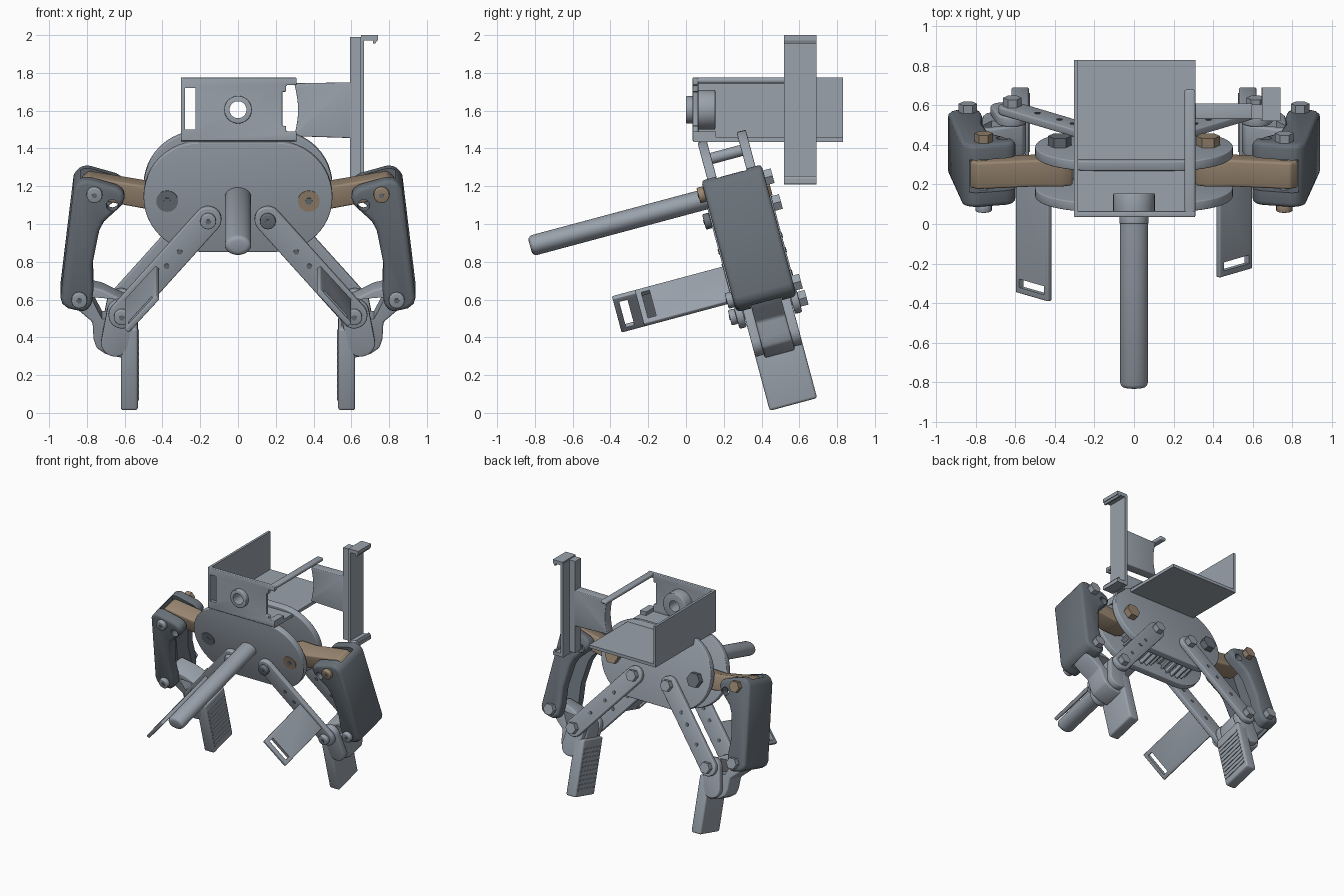
import bpy, bmesh, math
from mathutils import Matrix, Vector

cube = bpy.data.objects.get("Cube")
if cube:
    bpy.data.objects.remove(cube, do_unlink=True)


def material(name, rgb):
    m = bpy.data.materials.new(name)
    m.use_nodes = True
    m.diffuse_color = (*rgb, 1)
    m.node_tree.nodes["Principled BSDF"].inputs["Base Color"].default_value = (*rgb, 1)
    return m


GREY = material("light grey", (0.32, 0.36, 0.41))
DARK = material("slate grey", (0.14, 0.165, 0.19))
BROWN = material("tan brown", (0.32, 0.24, 0.165))

# The gripper leans forward; the cradle stays upright
TILT = Matrix.Translation((0, 0.266, 1.175)) @ Matrix.Rotation(math.radians(15), 4, "X")
UPRIGHT = Matrix.Identity(4)
made = []


def prism(name, pts, y0, y1, mat, frame=TILT, bevel=0, side=1):
    """Extrude an x-z outline from y0 to y1, with optional rounded edges."""
    bm = bmesh.new()
    face = bm.faces.new([bm.verts.new((side * x, y0, z)) for x, z in pts])
    ext = bmesh.ops.extrude_face_region(bm, geom=[face])
    verts = [v for v in ext["geom"] if isinstance(v, bmesh.types.BMVert)]
    bmesh.ops.translate(bm, verts=verts, vec=(0, y1 - y0, 0))
    bmesh.ops.recalc_face_normals(bm, faces=bm.faces)
    if bevel:
        sharp = [e for e in bm.edges if e.calc_face_angle(0) > 0.6]
        bmesh.ops.bevel(bm, geom=sharp, offset=bevel, segments=3, profile=0.5,
                        affect="EDGES", clamp_overlap=True)
        bmesh.ops.recalc_face_normals(bm, faces=bm.faces)
    bm.transform(frame)
    mesh = bpy.data.meshes.new(name)
    bm.to_mesh(mesh)
    bm.free()
    mesh.materials.append(mat)
    obj = bpy.data.objects.new(name, mesh)
    bpy.context.collection.objects.link(obj)
    made.append(obj)
    return obj


def rect(x0, x1, z0, z1):
    return [(x0, z0), (x1, z0), (x1, z1), (x0, z1)]


def circle(x, z, r, n=24, squash=1):
    return [(x + r * math.cos(math.tau * i / n), z + squash * r * math.sin(math.tau * i / n))
            for i in range(n)]


def capsule(p, q, r, n=14):
    a = math.atan2(q[1] - p[1], q[0] - p[0]) + math.pi / 2
    arc = [a + math.pi * i / n for i in range(n + 1)]
    return ([(p[0] + r * math.cos(t), p[1] + r * math.sin(t)) for t in arc] +
            [(q[0] - r * math.cos(t), q[1] - r * math.sin(t)) for t in arc])


def cut(obj, cutter):
    mod = obj.modifiers.new("cut", "BOOLEAN")
    mod.operation, mod.solver, mod.object = "DIFFERENCE", "EXACT", cutter
    bpy.context.view_layer.objects.active = obj
    bpy.ops.object.modifier_apply(modifier=mod.name)
    made.remove(cutter)
    bpy.data.objects.remove(cutter, do_unlink=True)


def bolt(name, x, z, front, back, side, head_mat, nut_mat, r=0.042):
    prism(name + "_head", circle(x, z, r, 16), -front - 0.035, -front, head_mat, bevel=0.006, side=side)
    prism(name + "_tip", circle(x, z, r * 0.35, 6), -front - 0.038, -front - 0.03, DARK, side=side)
    prism(name + "_shaft", circle(x, z, r * 0.55, 12), -front, back, GREY, side=side)
    prism(name + "_nut", circle(x, z, r * 1.1, 6), back, back + 0.042, nut_mat, side=side)


# Palm plates, spacers and wrist rod
for name, y in (("front_plate", -0.107), ("back_plate", 0.107)):
    prism(name, capsule((-0.2, 0), (0.2, 0), 0.3, 24), y - 0.025, y + 0.025, GREY, bevel=0.006)
prism("wrist_rod", circle(0, 0, 0.07, 32, 0.78), -1.13, -0.1, GREY, bevel=0.025)
for x in (-0.12, 0.12):
    prism("plate_spacer", circle(x, 0.2, 0.03, 12), -0.1, 0.1, GREY)

for s, side in ((1, "left"), (-1, "right")):
    tint = BROWN if s > 0 else DARK
    other = GREY if s > 0 else BROWN
    # Meshing gear between the plates
    teeth = 20
    gear = []
    for i in range(teeth * 4):
        a = math.tau * (i + (0 if s > 0 else 2)) / (teeth * 4)
        r = 0.168 if i % 4 < 2 else 0.142
        gear.append((0.155 + r * math.cos(a), -0.115 + r * math.sin(a)))
    prism(side + "_gear", gear, -0.06, 0.06, GREY, side=s)

    # Upper drive link
    prism(side + "_drive_link",
          [(0.37, 0.05), (0.5, 0.045), (0.79, 0.095), (0.83, 0.06), (0.81, 0),
           (0.76, -0.03), (0.5, -0.08), (0.37, -0.09), (0.31, -0.06), (0.31, 0.02)],
          -0.07, 0.07, BROWN, bevel=0.012, side=s)
    prism(side + "_drive_cap", circle(0.375, -0.02, 0.058, 20), -0.137, -0.13, tint, side=s)
    prism(side + "_drive_cap_core", circle(0.375, -0.02, 0.02, 6), -0.14, -0.135, DARK, side=s)
    prism(side + "_drive_nut", circle(0.375, -0.02, 0.06, 6), 0.13, 0.18, tint, side=s)

    # Outer arm: rounded shell with a slot for the links
    arm = prism(side + "_outer_arm",
                [(0.87, 0.05), (0.845, 0.09), (0.80, 0.105), (0.645, 0.06), (0.607, 0.035),
                 (0.6, 0), (0.615, -0.04), (0.71, -0.13), (0.735, -0.18), (0.77, -0.36), (0.765, -0.5),
                 (0.775, -0.59), (0.815, -0.625), (0.9, -0.605), (0.93, -0.58), (0.94, -0.545)],
                -0.165, 0.165, DARK, bevel=0.025, side=s)
    slot = prism("arm_slot", [(0.5, 0.2), (0.83, 0.2), (0.835, 0), (0.895, -0.53), (0.9, -0.7), (0.5, -0.7)],
                 -0.085, 0.085, DARK, side=s)
    cut(arm, slot)
    hole = prism("arm_hole", circle(0.665, -0.035, 0.032, 16), -0.3, 0.3, DARK, side=s)
    cut(arm, hole)
    bolt(side + "_arm_top_bolt", 0.76, 0.028, 0.165, 0.165, s, tint if s > 0 else GREY, other)
    bolt(side + "_arm_low_bolt", 0.84, -0.55, 0.165, 0.165, s, GREY, GREY)

    # Parallel links in front and behind, with their pins
    top, low = (0.158, -0.115), (0.615, -0.64)
    for name, y in (("front", -0.152), ("back", 0.152)):
        prism(f"{side}_{name}_link", capsule(top, low, 0.07), y - 0.02, y + 0.02, GREY, bevel=0.008, side=s)
        for t in (0.33, 0.48, 0.72):
            x, z = (a + (b - a) * t for a, b in zip(top, low))
            prism(f"{side}_{name}_pin", circle(x, z, 0.015, 10), y - 0.024, y + 0.024, DARK, side=s)
    bolt(side + "_link_top_bolt", *top, 0.172, 0.172, s, GREY if s < 0 else DARK, GREY)
    bolt(side + "_link_low_bolt", *low, 0.172, 0.172, s, GREY, GREY)

    # Knuckle joining arm, links and fingertip
    knuckle = prism(side + "_knuckle",
                    [(0.62, -0.895), (0.70, -0.875), (0.75, -0.84), (0.765, -0.79), (0.77, -0.7),
                     (0.85, -0.63), (0.89, -0.58), (0.88, -0.52), (0.84, -0.49), (0.72, -0.52),
                     (0.64, -0.56), (0.56, -0.6), (0.545, -0.66), (0.55, -0.75), (0.58, -0.88)],
                    -0.082, 0.082, GREY, bevel=0.012, side=s)
    pocket = prism("knuckle_pocket", [(0.66, -0.57), (0.78, -0.56), (0.72, -0.68), (0.66, -0.68)],
                   -0.3, 0.3, GREY, side=s)
    cut(knuckle, pocket)
    for y in (-0.105, 0.105):
        prism(side + "_knuckle_cheek", capsule((0.62, -0.64), (0.65, -0.8), 0.075), y - 0.025, y + 0.025,
              GREY, bevel=0.008, side=s)

    # Fingertip pad with fine ridges on the gripping face
    prism(side + "_fingertip", rect(0.53, 0.62, -1.17, -0.72), -0.13, 0.13, GREY, bevel=0.014, side=s)
    for i in range(10):
        z = -1.12 + i * 0.035
        prism(side + "_grip_ridge", rect(0.525, 0.535, z, z + 0.015), -0.11, 0.11, GREY, side=s)

    # Forward paddle with a strap slot near its tip
    end = -0.655 if s > 0 else -0.78
    along = Vector((0.175, -0.19)).normalized()
    across = Vector((-along.y, along.x)) * 0.014
    a, b = Vector((0.425, -0.375)), Vector((0.59, -0.56))
    outline = [tuple(v) for v in (a - across, b - across, b + across, a + across)]
    paddle = prism(side + "_paddle", outline, end, -0.135, GREY, bevel=0.006, side=s)
    a, b, across = a + along * 0.03, b - along * 0.03, across * 3
    outline = [tuple(v) for v in (a - across, b - across, b + across, a + across)]
    cut(paddle, prism("paddle_slot", outline, end + 0.03, end + 0.075, GREY, side=s))

# Cradle: floor, side wall, pierced front wall and top rail
up = dict(mat=GREY, frame=UPRIGHT)
prism("cradle_floor", rect(-0.303, 0.31, 1.435, 1.46), 0.04, 0.83, **up)
prism("cradle_side_wall", rect(-0.303, -0.283, 1.44, 1.775), 0.04, 0.83, **up)
wall = prism("cradle_front_wall",
             [(-0.303, 1.44), (0.31, 1.44), (0.31, 1.49), (0.255, 1.49), (0.255, 1.52), (0.235, 1.52),
              (0.235, 1.7), (0.255, 1.7), (0.255, 1.735), (0.31, 1.735), (0.31, 1.775), (-0.303, 1.775)],
             0.035, 0.065, bevel=0.006, **up)
cut(wall, prism("wall_window", rect(-0.28, -0.225, 1.5, 1.72), -0.1, 0.2, **up))
cut(wall, prism("wall_hole", circle(0, 1.605, 0.045, 24), -0.1, 0.2, **up))
for name, r, y0, y1 in (("front_boss", 0.073, 0, 0.05), ("inner_boss", 0.105, 0.05, 0.155)):
    boss = prism(name, circle(0, 1.605, r, 32), y0, y1, bevel=0.006, **up)
    cut(boss, prism("boss_hole", circle(0, 1.605, 0.045, 24), -0.1, 0.3, **up))
prism("cradle_top_rail", rect(0.255, 0.31, 1.745, 1.775), 0.04, 0.68, bevel=0.012, **up)
prism("cradle_low_rail", rect(0.255, 0.31, 1.44, 1.49), 0.04, 0.16, **up)

# Sliding clamp: curved web, upright channel and end hooks
curve = [(0.298 + 0.02 * math.sin(math.pi * i / 10), 1.745 - 0.28 * i / 10) for i in range(11)]
prism("clamp_web", curve + [(0.6, 1.455), (0.6, 1.75)], 0.53, 0.61, bevel=0.006, **up)
prism("clamp_outer_plate", rect(0.645, 0.668, 1.21, 1.99), 0.52, 0.69, **up)
prism("clamp_channel", rect(0.594, 0.65, 1.23, 1.99), 0.53, 0.605, **up)
for name, z, lip in (("top", 1.985, -0.03), ("bottom", 1.225, 0.03)):
    prism(f"clamp_{name}_hook", rect(0.65, 0.74, z - 0.014, z + 0.015), 0.52, 0.69, **up)
    prism(f"clamp_{name}_lip", [(0.715, z), (0.74, z), (0.728, z + lip), (0.715, z + lip)], 0.52, 0.69, **up)

# Smooth the rounded parts, keeping hard edges
bpy.ops.object.select_all(action="DESELECT")
for obj in made:
    obj.select_set(True)
bpy.context.view_layer.objects.active = made[0]
bpy.ops.object.shade_smooth_by_angle(angle=math.radians(35))
